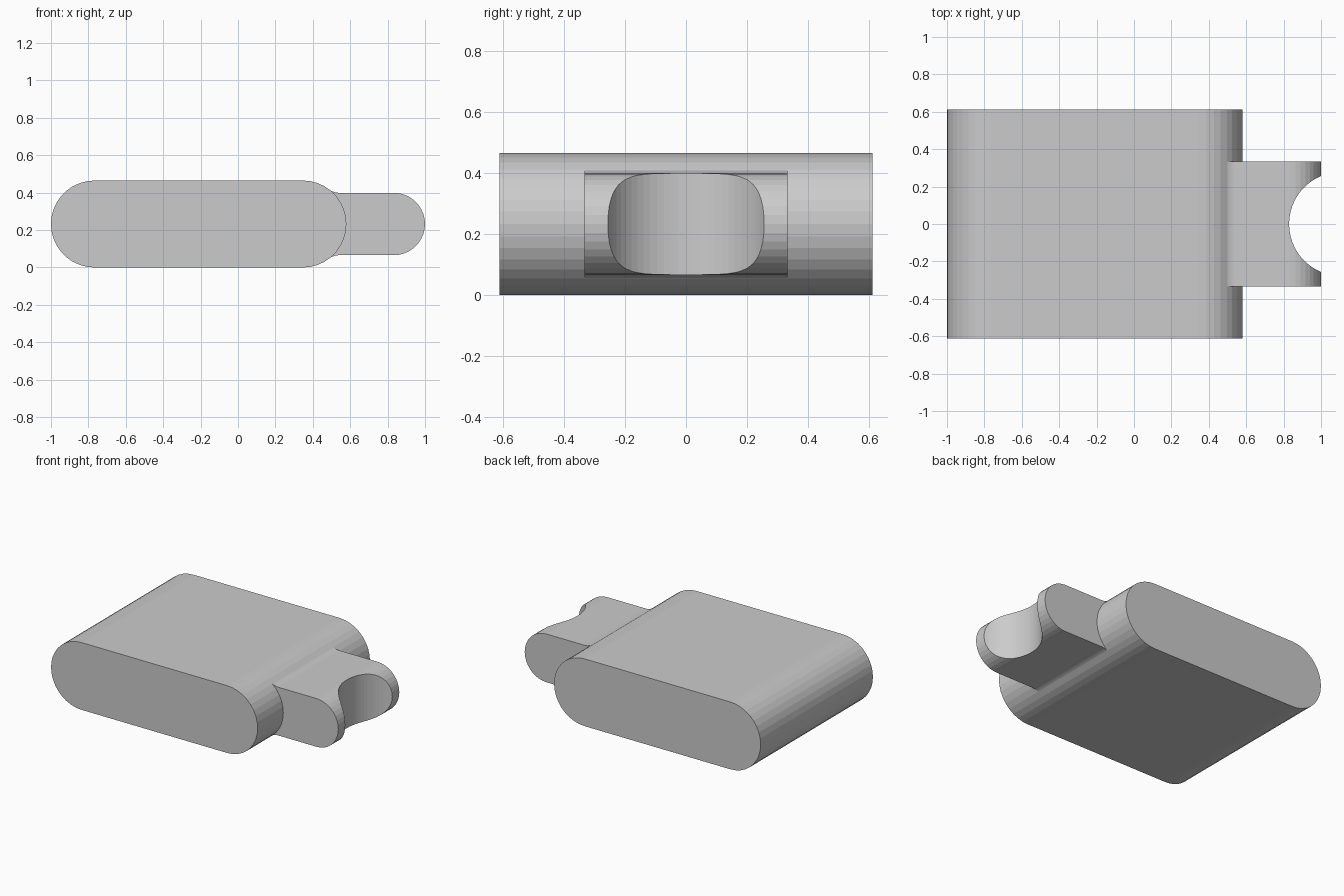
import bpy, bmesh
from math import sin, cos, pi, sqrt, atan2

if "Cube" in bpy.data.objects:
    bpy.data.objects.remove(bpy.data.objects["Cube"])

R, MID = 0.2325, 0.2325          # body end radius and mid height
BODY_L, BODY_R = -1 + R, 0.347   # centres of the body's round ends
TAB_R = 0.1667                   # half thickness of the tab
FILLET = 0.103                   # blend radius between tab and body


def arc(cx, cz, r, a0, a1, n):
    return [(cx + r * cos(a0 + (a1 - a0) * i / n),
             cz + r * sin(a0 + (a1 - a0) * i / n)) for i in range(n + 1)]


def extrude(name, profile, half_depth):
    """Extrude an (x, z) outline symmetrically along y."""
    bm = bmesh.new()
    face = bm.faces.new([bm.verts.new((x, -half_depth, z)) for x, z in profile])
    new = bmesh.ops.extrude_face_region(bm, geom=[face])["geom"]
    moved = [v for v in new if isinstance(v, bmesh.types.BMVert)]
    bmesh.ops.translate(bm, verts=moved, vec=(0, 2 * half_depth, 0))
    bmesh.ops.recalc_face_normals(bm, faces=bm.faces)
    mesh = bpy.data.meshes.new(name)
    bm.to_mesh(mesh)
    bm.free()
    ob = bpy.data.objects.new(name, mesh)
    bpy.context.collection.objects.link(ob)
    return ob


def boolean(target, other, operation):
    mod = target.modifiers.new(operation.lower(), 'BOOLEAN')
    mod.operation, mod.object, mod.solver = operation, other, 'EXACT'
    bpy.context.view_layer.objects.active = target
    bpy.ops.object.modifier_apply(modifier=mod.name)
    bpy.data.objects.remove(other)


# Body: wide slab with fully rounded ends
body = extrude("body", arc(BODY_R, MID, R, -pi / 2, pi / 2, 18)
               + arc(BODY_L, MID, R, pi / 2, 3 * pi / 2, 18), 0.613)

# Tab: rounded tongue with concave fillets meeting the body
r_in = R - 0.002
dz = TAB_R + FILLET
dx = sqrt((r_in + FILLET) ** 2 - dz ** 2)
touch = atan2(-dz, -dx) + 2 * pi
upper = arc(BODY_R + dx, MID + dz, FILLET, 3 * pi / 2, touch, 6)
lower = [(x, 2 * MID - z) for x, z in reversed(upper)]
nose = arc(1 - TAB_R, MID, TAB_R, -pi / 2, pi / 2, 18)
tab = extrude("tab", nose + upper + [(BODY_R, MID)] + lower, 0.333)

# Round notch through the tip of the tab
bpy.ops.mesh.primitive_cylinder_add(vertices=72, radius=0.2786, depth=1,
                                    location=(1.108, 0, MID))
notch = bpy.context.object
notch.hide_render = True
boolean(tab, notch, 'DIFFERENCE')
boolean(body, tab, 'UNION')
